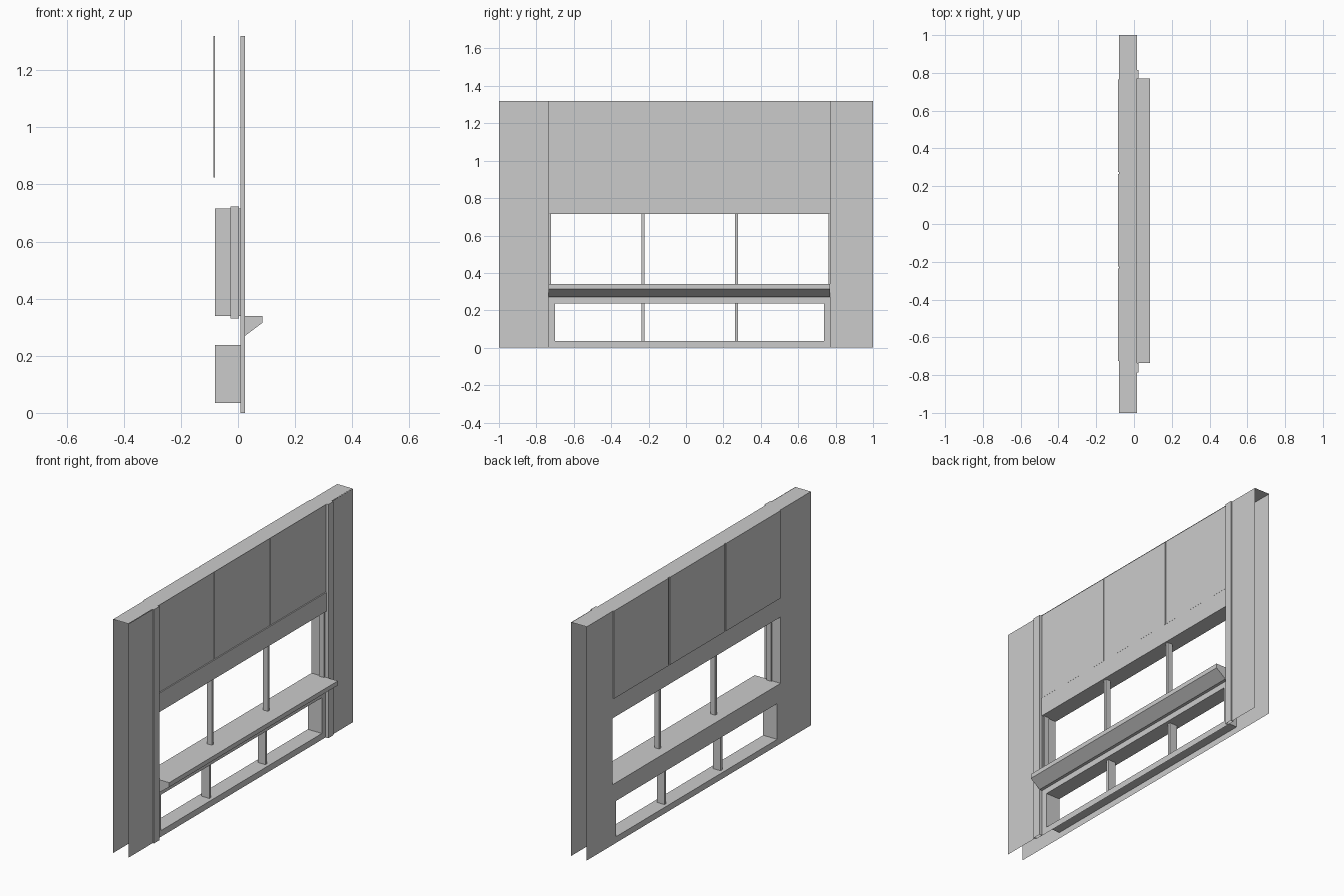
import bpy

if "Cube" in bpy.data.objects:
    bpy.data.objects.remove(bpy.data.objects["Cube"])

BACK, FRONT, PIER, TOP = -0.08, 0.008, 0.017, 1.32
UPPER = (-0.73, 0.77, 0.34, 0.715)    # y0, y1, z0, z1 of each opening
LOWER = (-0.70, 0.737, 0.035, 0.237)
BAYS = [-0.73, -0.23, 0.27, 0.77]


def mesh_object(name, verts, faces):
    mesh = bpy.data.meshes.new(name)
    mesh.from_pydata(verts, [], faces)
    obj = bpy.data.objects.new(name, mesh)
    bpy.context.collection.objects.link(obj)
    return obj


def box(name, xs, ys, zs, skip=(), flip=False):
    """Box whose listed sides can be left open."""
    verts = [(x, y, z) for x in xs for y in ys for z in zs]
    sides = {"-x": (0, 1, 3, 2), "+x": (4, 6, 7, 5), "-y": (0, 4, 5, 1),
             "+y": (2, 3, 7, 6), "-z": (0, 2, 6, 4), "+z": (1, 5, 7, 3)}
    faces = [f[::-1] if flip else f for k, f in sides.items() if k not in skip]
    return mesh_object(name, verts, faces)


def sheet(name, x, y0, y1, holes, facing):
    """Flat upright wall with rectangular openings."""
    ys = sorted({y0, y1, *[v for h in holes for v in h[:2]]})
    zs = sorted({0, TOP, *[v for h in holes for v in h[2:]]})
    n = len(zs)
    verts = [(x, y, z) for y in ys for z in zs]
    faces = []
    for i in range(len(ys) - 1):
        for j in range(n - 1):
            cy, cz = (ys[i] + ys[i + 1]) / 2, (zs[j] + zs[j + 1]) / 2
            if any(h[0] < cy < h[1] and h[2] < cz < h[3] for h in holes):
                continue
            f = (i * n + j, (i + 1) * n + j, (i + 1) * n + j + 1, i * n + j + 1)
            faces.append(f if facing > 0 else f[::-1])
    return mesh_object(name, verts, faces)


# Hollow wall: back and front sheets, piers, top cap (ends and bottom stay open)
sheet("back_wall", BACK, -1, 1, [UPPER, LOWER], -1)
sheet("front_wall", FRONT, -0.785, 0.815, [UPPER, LOWER], 1)
sheet("left_pier", PIER, -1, -0.785, [], 1)
sheet("right_pier", PIER, 0.815, 1, [], 1)
mesh_object("top_cap", [(BACK, -1, TOP), (0.015, -1, TOP), (0.015, 1, TOP), (BACK, 1, TOP)],
            [(0, 1, 2, 3)])

# Raised strips beside the bays
box("left_strip", (FRONT, 0.025), (-0.785, -0.735), (0, TOP), skip=("-x", "-z"))
box("right_strip", (FRONT, 0.025), (0.77, 0.815), (0, TOP), skip=("-x", "-z"))

# Opening reveals
for name, (y0, y1, z0, z1) in (("upper_reveal", UPPER), ("lower_reveal", LOWER)):
    box(name, (BACK, FRONT), (y0, y1), (z0, z1), skip=("-x", "+x"), flip=True)

# Window bars: four above, two below
for i, y in enumerate(BAYS):
    box(f"upper_bar_{i}", (-0.027, 0.003), (y - 0.008, y + 0.008), (0.33, 0.722))
for i, y in enumerate(BAYS[1:3]):
    box(f"lower_bar_{i}", (-0.06, -0.012), (y - 0.008, y + 0.008), LOWER[2:])

# Cladding panels on both faces
for i, (a, b) in enumerate(zip(BAYS, BAYS[1:])):
    box(f"front_panel_{i}", (FRONT, 0.012), (a + 0.003, b - 0.003), (0.825, TOP), skip=("-x",))
    box(f"back_panel_{i}", (-0.085, BACK), (a + 0.006, b - 0.006), (0.825, TOP), skip=("+x",))

# Lintel over the window
box("lintel", (FRONT, 0.015), (-0.73, 0.768), (0.715, 0.822), skip=("-x",))

# Shelf: wedge-shaped profile run along the wall
profile = [(FRONT, 0.34), (FRONT, 0.27), (0.025, 0.27), (0.085, 0.315), (0.085, 0.34)]
n = len(profile)
mesh_object("shelf", [(x, y, z) for y in (-0.735, 0.77) for x, z in profile],
            [tuple(range(n)), tuple(range(2 * n - 1, n - 1, -1))] +
            [(i, i + n, (i + 1) % n + n, (i + 1) % n) for i in range(n)])
